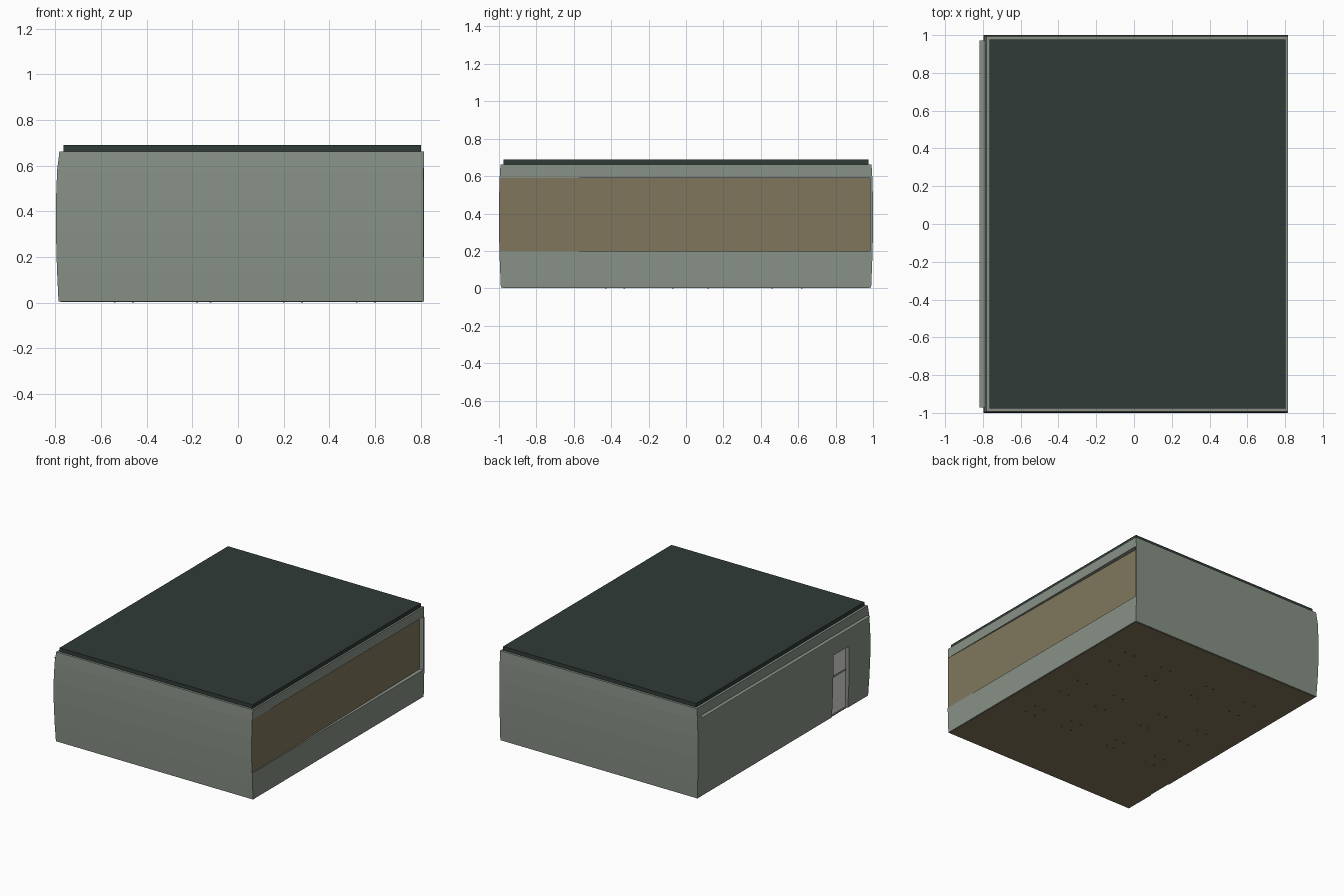
import bpy, bmesh

if "Cube" in bpy.data.objects:
    bpy.data.objects.remove(bpy.data.objects["Cube"])


def material(name, rgb):
    m = bpy.data.materials.new(name)
    m.diffuse_color = (*rgb, 1)
    m.use_nodes = True
    m.node_tree.nodes["Principled BSDF"].inputs["Base Color"].default_value = m.diffuse_color
    return m


WALL = material("grey_green_wall", (0.245, 0.285, 0.24))
ROOF = material("dark_green_roof", (0.030, 0.044, 0.038))
BROWN = material("olive_brown", (0.215, 0.182, 0.107))
PALE = material("pale_door", (0.70, 0.70, 0.68))


def finish(name, bm, mat):
    bmesh.ops.recalc_face_normals(bm, faces=bm.faces)
    me = bpy.data.meshes.new(name)
    bm.to_mesh(me)
    bm.free()
    ob = bpy.data.objects.new(name, me)
    bpy.context.collection.objects.link(ob)
    if mat:
        me.materials.append(mat)
    return ob


def add_loft(bm, rings):
    """Skin a stack of rings and cap both ends."""
    rows = [[bm.verts.new(p) for p in r] for r in rings]
    n = len(rows[0])
    for a, b in zip(rows, rows[1:]):
        for i in range(n):
            bm.faces.new((a[i], a[(i + 1) % n], b[(i + 1) % n], b[i]))
    bm.faces.new(rows[0][::-1])
    bm.faces.new(rows[-1])


def rect(x0, x1, y0, y1, z):
    return [(x0, y0, z), (x1, y0, z), (x1, y1, z), (x0, y1, z)]


def box(name, x0, x1, y0, y1, z0, z1, mat):
    bm = bmesh.new()
    add_loft(bm, [rect(x0, x1, y0, y1, z) for z in (z0, z1)])
    return finish(name, bm, mat)


def prism(name, outline, z0, z1, mat):
    bm = bmesh.new()
    add_loft(bm, [[(x, y, z) for x, y in outline] for z in (z0, z1)])
    return finish(name, bm, mat)


def cut(target, cutter):
    mod = target.modifiers.new("cut", "BOOLEAN")
    mod.operation = "DIFFERENCE"
    mod.solver = "EXACT"
    mod.object = cutter
    cutter.hide_render = True
    bpy.context.view_layer.objects.active = target
    bpy.ops.object.modifier_apply(modifier=mod.name)
    bpy.data.objects.remove(cutter)


# Building body: box whose front, back and left walls bulge slightly
bm = bmesh.new()
profile = [(0.004, -0.786, 0.990), (0.15, -0.793, 0.996), (0.3, -0.797, 1.0),
           (0.45, -0.797, 1.0), (0.58, -0.792, 0.997), (0.662, -0.782, 0.992)]
add_loft(bm, [rect(x, 0.815, -y, y, z) for z, x, y in profile])
walls = finish("walls", bm, WALL)

# Long tapered recess on the right side, and a doorway on the left
cut(walls, prism("recess_cutter",
                 [(0.9, -1.1), (0.9, 0.985), (0.783, 0.985), (0.813, -1.1)], 0.2, 0.59, None))
cut(walls, box("door_cutter", -0.9, -0.762, -0.755, -0.57, -0.1, 0.46, None))

# Brown panel lining the recess
prism("side_panel", [(0.813, -0.998), (0.785, 0.985), (0.780, 0.985), (0.808, -0.998)],
      0.2, 0.59, BROWN)

# Two pale door leaves with a rail between them
box("door_lower", -0.768, -0.761, -0.755, -0.57, 0.004, 0.275, PALE)
box("door_upper", -0.766, -0.761, -0.755, -0.57, 0.285, 0.46, PALE)
box("door_rail", -0.772, -0.761, -0.755, -0.57, 0.275, 0.285, WALL)

# Thin canopy along the left wall
bm = bmesh.new()
bm.faces.new([bm.verts.new(p) for p in rect(-0.817, -0.785, -0.972, 0.972, 0.60)])
finish("canopy", bm, WALL)

# Flat roof slab
box("roof", -0.765, 0.802, -0.976, 0.976, 0.655, 0.69, ROOF)

# Floor underside with the tips of furniture legs showing through
box("floor", -0.778, 0.807, -0.982, 0.982, 0.002, 0.008, BROWN)
bm = bmesh.new()
for x in (-0.54, -0.46, -0.18, -0.12, 0.20, 0.28, 0.52, 0.60):
    for y in (-0.43, -0.33, -0.07, 0.12, 0.46, 0.62):
        add_loft(bm, [rect(x - 0.004, x + 0.004, y - 0.004, y + 0.004, z)
                      for z in (0.0, 0.006)])
finish("leg_tips", bm, ROOF)
